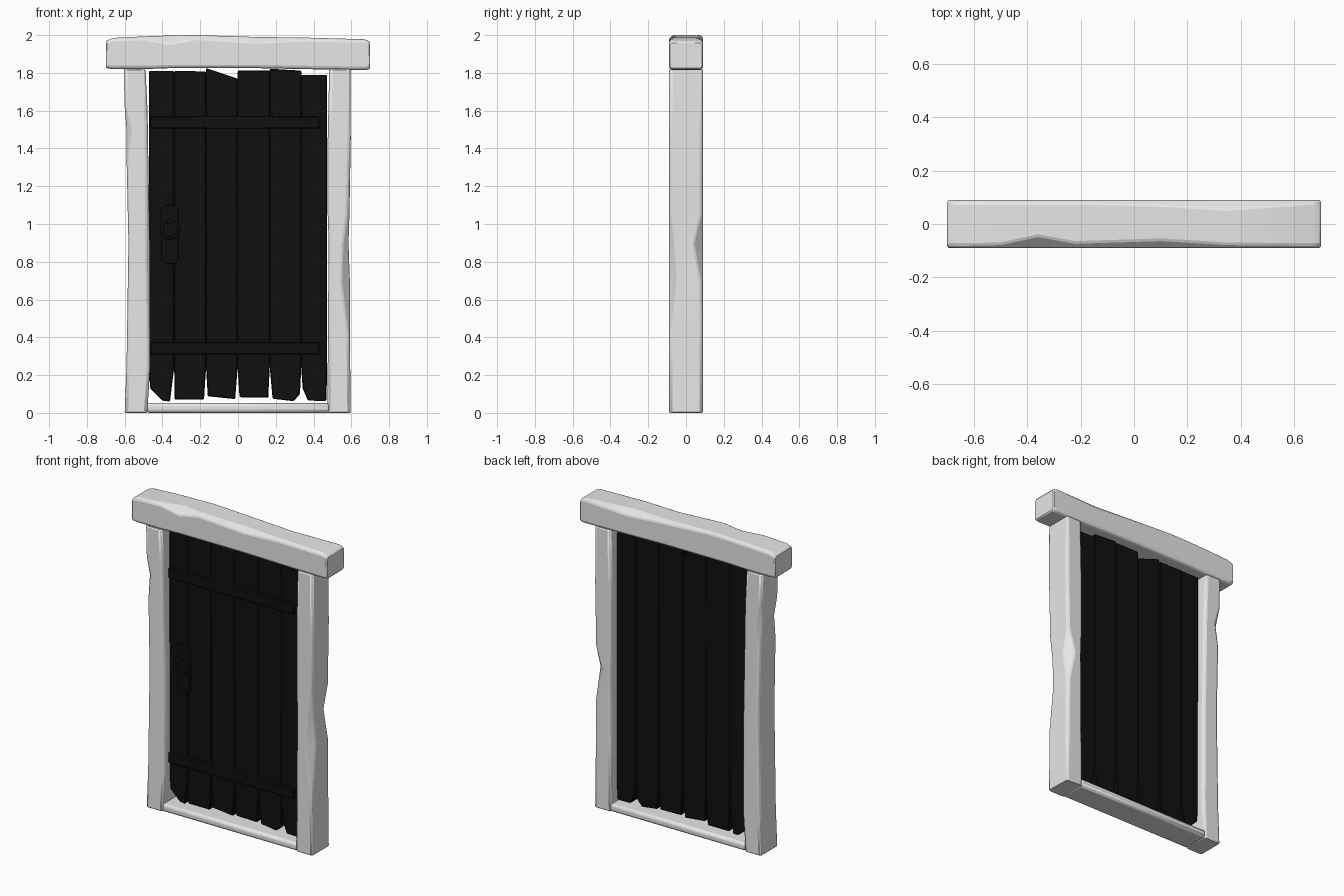
import bpy, bmesh, math
from mathutils import Vector

cube = bpy.data.objects.get("Cube")
if cube:
    bpy.data.objects.remove(cube, do_unlink=True)


def material(name, value):
    mat = bpy.data.materials.new(name)
    mat.use_nodes = True
    colour = (value, value, value, 1)
    mat.diffuse_color = colour
    mat.node_tree.nodes["Principled BSDF"].inputs["Base Color"].default_value = colour
    return mat


FRAME = material("pale_frame", 0.8)
DOOR = material("black_door", 0.005)


def finish(name, bm, mat, bevel=0.0):
    bmesh.ops.recalc_face_normals(bm, faces=bm.faces)
    mesh = bpy.data.meshes.new(name)
    bm.to_mesh(mesh)
    bm.free()
    mesh.materials.append(mat)
    obj = bpy.data.objects.new(name, mesh)
    bpy.context.collection.objects.link(obj)
    if bevel:
        mod = obj.modifiers.new("edge_wear", 'BEVEL')
        mod.width = bevel
        mod.segments = 1
        mod.limit_method = 'ANGLE'
    bpy.ops.object.select_all(action='DESELECT')
    obj.select_set(True)
    bpy.context.view_layer.objects.active = obj
    bpy.ops.object.shade_smooth_by_angle(angle=math.radians(35))
    return obj


def beam(name, stations, upright, depth=0.09):
    """Hewn beam: each station is (position, low, high, four corner cuts)."""
    bm = bmesh.new()
    loops = []
    for t, lo, hi, cuts in stations:
        corners = [(lo, -depth), (hi, -depth), (hi, depth), (lo, depth)]
        corners = [Vector(c) for c in corners]
        loop = []
        for i, c in enumerate(corners):
            for other in (corners[i - 1], corners[(i + 1) % 4]):
                p = c + (other - c).normalized() * cuts[i]
                loop.append(bm.verts.new((p.x, p.y, t) if upright else (t, p.y, p.x)))
        loops.append(loop)
    for a, b in zip(loops, loops[1:]):
        for i in range(8):
            j = (i + 1) % 8
            bm.faces.new((a[i], a[j], b[j], b[i]))
    bm.faces.new(loops[0])
    bm.faces.new(loops[-1])
    return finish(name, bm, FRAME, 0.006)


def slab(name, outline, front, back, bevel=0.005):
    """Board cut to an x-z outline."""
    bm = bmesh.new()
    face = bm.faces.new([bm.verts.new((x, front, z)) for x, z in outline])
    out = bmesh.ops.extrude_face_region(bm, geom=[face])
    moved = [v for v in out["geom"] if isinstance(v, bmesh.types.BMVert)]
    bmesh.ops.translate(bm, verts=moved, vec=(0, back - front, 0))
    return finish(name, bm, DOOR, bevel)


def cuts(a=0.012, b=0.012, c=0.012, d=0.012):
    return (a, b, c, d)


# Frame posts, cuts ordered front low, front high, back high, back low
beam("right_post", [
    (0, -0.6, -0.48, cuts()),
    (0.25, -0.59, -0.465, cuts()),
    (0.9, -0.58, -0.467, cuts(b=0.02)),
    (1.35, -0.59, -0.475, cuts(a=0.015)),
    (1.5, -0.59, -0.477, cuts(a=0.03, d=0.035)),
    (1.62, -0.6, -0.48, cuts()),
    (1.82, -0.605, -0.49, cuts()),
], True)
beam("left_post", [
    (0, 0.472, 0.597, cuts()),
    (0.42, 0.477, 0.592, cuts()),
    (0.7, 0.478, 0.592, cuts(b=0.045, c=0.015)),
    (0.9, 0.48, 0.585, cuts(b=0.03, c=0.05)),
    (1.05, 0.475, 0.59, cuts(b=0.015)),
    (1.45, 0.475, 0.597, cuts()),
    (1.82, 0.483, 0.595, cuts()),
], True)

# Lintel and sill, cuts ordered front bottom, front top, back top, back bottom
beam("lintel", [
    (-0.7, 1.825, 1.97, cuts()),
    (-0.66, 1.82, 1.985, cuts()),
    (-0.5, 1.82, 1.993, cuts(b=0.015)),
    (-0.36, 1.825, 1.998, cuts(b=0.045)),
    (-0.22, 1.825, 2.0, cuts(b=0.02)),
    (0.1, 1.825, 1.99, cuts(b=0.03, c=0.02)),
    (0.35, 1.82, 1.987, cuts(b=0.015, c=0.035)),
    (0.67, 1.815, 1.978, cuts()),
    (0.7, 1.82, 1.965, cuts()),
], False)
beam("sill", [(-0.48, 0, 0.052, cuts()), (0.48, 0, 0.052, cuts())], False)

# Door planks: left, right, top left, top right, then the ragged lower edge
planks = [
    (-0.472, -0.338, 1.81, 1.81, [(-0.465, 0.13), (-0.4, 0.065), (-0.36, 0.06)]),
    (-0.338, -0.169, 1.81, 1.808, [(-0.335, 0.07), (-0.18, 0.07)]),
    (-0.169, -0.002, 1.825, 1.77, [(-0.16, 0.088), (-0.015, 0.073)]),
    (-0.002, 0.168, 1.812, 1.812, [(0.008, 0.083), (0.16, 0.08)]),
    (0.168, 0.335, 1.822, 1.812, [(0.183, 0.075), (0.295, 0.062), (0.328, 0.1)]),
    (0.335, 0.472, 1.79, 1.79, [(0.342, 0.13), (0.37, 0.065), (0.468, 0.063)]),
]
for n, (x0, x1, top0, top1, low) in enumerate(planks):
    outline = [(x0, top0), (x0, 0.24)] + low + [(x1, 0.24), (x1, top1)]
    step = 0.003 * (n % 2)
    slab(f"door_plank_{n + 1}", outline, -0.03 - step, 0.035 + step)


def box(x0, x1, z0, z1):
    return [(x0, z0), (x1, z0), (x1, z1), (x0, z1)]


# Cross battens on the front
slab("upper_batten", box(-0.465, 0.43, 1.505, 1.57), -0.052, -0.025)
slab("lower_batten", box(-0.465, 0.43, 0.31, 0.375), -0.052, -0.025)

# Handle plate with clipped corners, and a ring pull on a stud
px, pz, w, h, c = -0.36, 0.945, 0.045, 0.155, 0.018
plate = []
for sx, sz in ((-1, -1), (1, -1), (1, 1), (-1, 1)):
    pair = [(px + sx * w, pz + sz * (h - c)), (px + sx * (w - c), pz + sz * h)]
    plate += pair if sx == sz else pair[::-1]
slab("handle_plate", plate, -0.045, -0.03, 0.003)
bpy.ops.mesh.primitive_torus_add(major_radius=0.045, minor_radius=0.008,
                                 major_segments=24, minor_segments=8,
                                 location=(px, -0.052, 0.97), rotation=(math.pi / 2, 0, 0))
ring = bpy.context.object
ring.name = "ring_pull"
ring.data.materials.append(DOOR)
bpy.ops.object.shade_smooth()
bpy.ops.mesh.primitive_cylinder_add(vertices=12, radius=0.014, depth=0.03,
                                    location=(px, -0.052, 1.015), rotation=(math.pi / 2, 0, 0))
stud = bpy.context.object
stud.name = "ring_stud"
stud.data.materials.append(DOOR)
bpy.ops.object.shade_smooth_by_angle()
